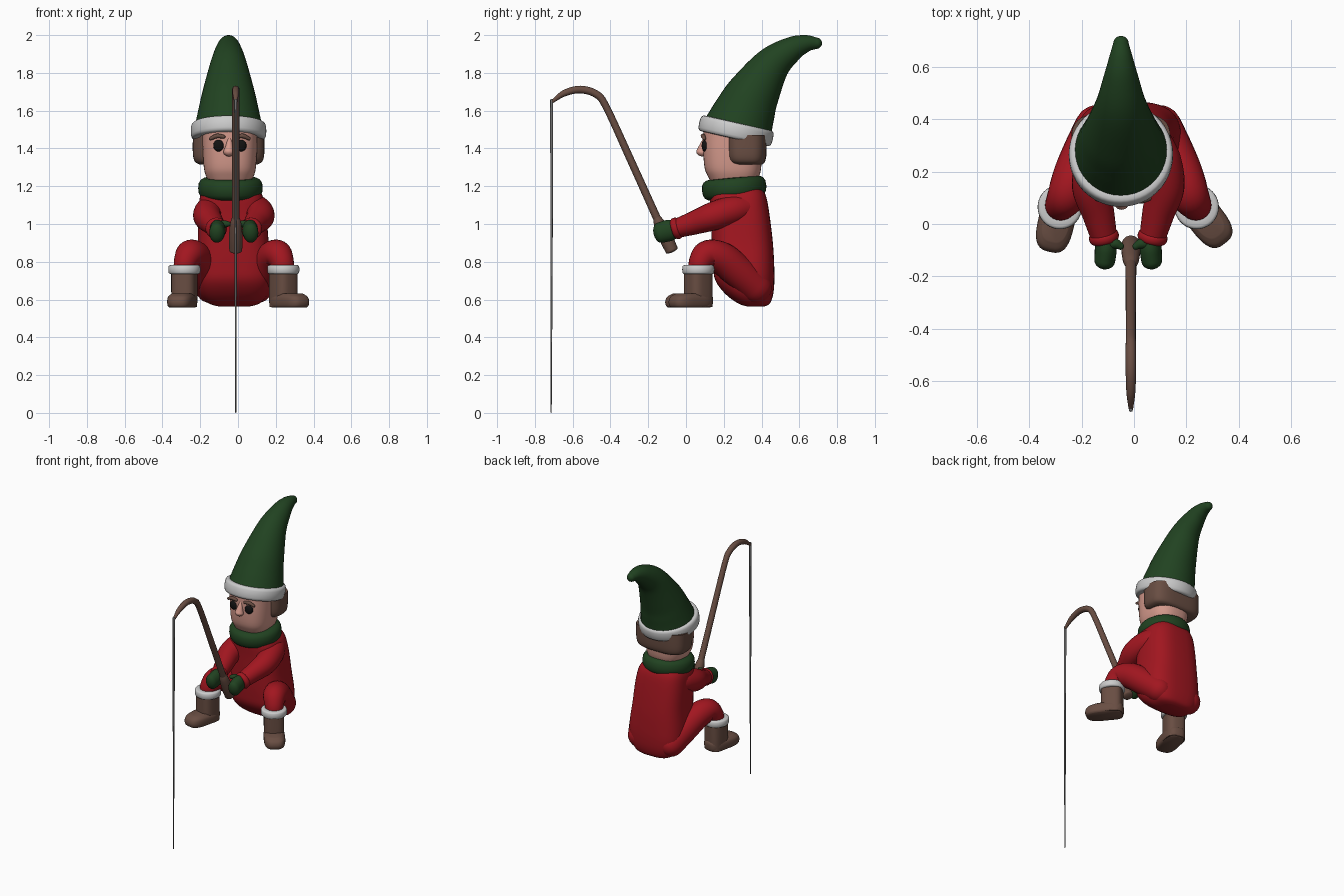
import bpy, bmesh, math
from mathutils import Vector, Matrix

if "Cube" in bpy.data.objects:
    bpy.data.objects.remove(bpy.data.objects["Cube"])

COLORS = {
    "red": (0.36, 0.008, 0.014), "green": (0.015, 0.055, 0.015), "white": (0.7, 0.7, 0.7),
    "brown": (0.14, 0.075, 0.055), "skin": (0.66, 0.32, 0.26), "black": (0.006, 0.006, 0.006),
    "line": (0.16, 0.16, 0.16),
}
MATS = {}
for key, col in COLORS.items():
    MATS[key] = bpy.data.materials.new(key)
    MATS[key].diffuse_color = (*col, 1)


def skin_rings(name, rings, mat, closed=False, matrix=None):
    """Bridge equal-sized point rings into one smooth mesh, capped unless closed."""
    bm = bmesh.new()
    rows = [[bm.verts.new(p) for p in r] for r in rings]
    n = len(rows[0])
    for i in range(len(rows) if closed else len(rows) - 1):
        a, b = rows[i], rows[(i + 1) % len(rows)]
        for j in range(n):
            k = (j + 1) % n
            bm.faces.new((a[j], a[k], b[k], b[j]))
    if not closed:
        bm.faces.new(rows[0])
        bm.faces.new(rows[-1])
    bmesh.ops.recalc_face_normals(bm, faces=bm.faces)
    me = bpy.data.meshes.new(name)
    bm.to_mesh(me)
    bm.free()
    for p in me.polygons:
        p.use_smooth = True
    me.set_sharp_from_angle(angle=math.radians(45))
    me.materials.append(MATS[mat])
    ob = bpy.data.objects.new(name, me)
    bpy.context.collection.objects.link(ob)
    if matrix:
        ob.matrix_world = matrix
    return ob


def spline(pts, steps):
    """Catmull-Rom resampling of tuples of any length."""
    out = []
    for i in range(len(pts) - 1):
        p = [pts[max(i - 1, 0)], pts[i], pts[i + 1], pts[min(i + 2, len(pts) - 1)]]
        for s in range(steps):
            t = s / steps
            out.append([0.5 * (2 * b + (c - a) * t + (2 * a - 5 * b + 4 * c - d) * t * t
                               + (3 * b - a - 3 * c + d) * t ** 3) for a, b, c, d in zip(*p)])
    return out + [list(pts[-1])]


def oval(rx, ry, e=2.0, n=32):
    """Superellipse outline."""
    f = lambda c: math.copysign(abs(c) ** (2 / e), c)
    return [(rx * f(math.cos(a)), ry * f(math.sin(a)))
            for a in (2 * math.pi * i / n for i in range(n))]


def loft(name, secs, mat, e=2.5, steps=4, matrix=None):
    """Stack of horizontal sections (cx, cy, z, rx, ry)."""
    rings = [[(cx + x, cy + y, z) for x, y in oval(rx, ry, e, 40)]
             for cx, cy, z, rx, ry in spline(secs, steps)]
    return skin_rings(name, rings, mat, matrix=matrix)


def tube(name, pts, mat, ref=(1, 0, 0), caps=(1, 1), aspect=1, steps=6, n=24):
    """Round sweep through (x, y, z, radius) points with domed ends."""
    path = spline(pts, steps)
    P = [Vector(p[:3]) for p in path]
    T = [(P[min(i + 1, len(P) - 1)] - P[max(i - 1, 0)]).normalized() for i in range(len(P))]
    st = [(P[i], T[i], path[i][3]) for i in range(len(P))]

    def dome(p, t, r, sign, f):
        return [(p + t * sign * f * r * math.sin(a), t, r * math.cos(a))
                for a in (math.radians(d) for d in (18, 36, 54, 70, 84))] if f else []
    st = dome(*st[0], -1, caps[0])[::-1] + st + dome(*st[-1], 1, caps[1])
    rings = []
    for p, t, r in st:
        u = Vector(ref) - t * t.dot(Vector(ref))
        u.normalize()
        v = t.cross(u)
        rings.append([p + u * x + v * y for x, y in oval(r, r * aspect, 2, n)])
    return skin_rings(name, rings, mat)


def band(name, center, R, hw, hh, mat, axis=(0, 0, 1), e=3.0, n=40):
    """Ring with a rounded-box section, facing along axis."""
    rings = []
    for i in range(n):
        a = 2 * math.pi * i / n
        rings.append([((R + x) * math.cos(a), (R + x) * math.sin(a), z)
                      for x, z in oval(hw, hh, e, 16)])
    rot = Vector((0, 0, 1)).rotation_difference(Vector(axis)).to_matrix().to_4x4()
    return skin_rings(name, rings, mat, True, Matrix.Translation(center) @ rot)


# torso
loft("torso", [(-.02, .37, .563, .08, .045), (-.02, .36, .58, .135, .085), (-.02, .335, .63, .18, .127),
               (-.02, .312, .70, .20, .156), (-.02, .305, .78, .2, .162), (-.025, .298, .90, .188, .162),
               (-.03, .287, 1.05, .18, .155), (-.035, .275, 1.15, .165, .148),
               (-.04, .27, 1.2, .13, .125)], "red", 2.9)

# head, hair and scarf
loft("head", [(-.043, .255, 1.2, .10, .11), (-.043, .252, 1.25, .125, .135), (-.043, .248, 1.3, .138, .15),
              (-.043, .248, 1.4, .144, .157), (-.045, .25, 1.52, .147, .157)], "skin", 2.6)
loft("hair", [(-.05, .325, 1.316, .155, .08), (-.05, .32, 1.33, .178, .098), (-.05, .318, 1.37, .189, .108),
              (-.05, .318, 1.47, .189, .11)], "brown", 3.2)
band("scarf", (-.04, .255, 1.19), .115, .056, .056, "green", (0, -.09, 1), 2.6)

# face
tube("nose", [(-.045, .1, 1.45, .01), (-.046, .09, 1.415, .019), (-.048, .084, 1.382, .03)], "skin", caps=(1, .8))
for side, s in (("left", -1), ("right", 1)):
    x = -.043 + s * .059
    tube(side + "_eye", [(x, .108, 1.415, .029), (x, .097, 1.415, .028)], "black", caps=(0, .5), aspect=1.1, steps=2)
    tube(side + "_eyebrow", [(x + s * .042, .097, 1.452, .009), (x + s * .01, .09, 1.466, .012),
                             (x - s * .025, .09, 1.462, .01)], "brown", ref=(0, 0, 1), n=12)

# pointed hat leaning back
tube("hat", [(-.05, .275, 1.5, .182), (-.05, .31, 1.59, .163), (-.05, .357, 1.69, .14), (-.05, .455, 1.842, .098),
             (-.05, .56, 1.925, .067), (-.05, .635, 1.955, .046), (-.05, .69, 1.957, .03)],
     "green", caps=(0, 1), n=40)
band("hat_brim", (-.05, .265, 1.493), .172, .028, .043, "white", (0, .225, 1), 3.2, 48)

# arms, wrist cuffs and mittens
for side, s in (("left", -1), ("right", 1)):
    def m(x, y, z, r, c=-.022, s=s):
        return (c + s * x, y, z, r)
    tube(side + "_arm", [m(.10, .31, 1.085, .07), m(.125, .24, 1.07, .078), m(.14, .14, 1.04, .075),
                         m(.115, .04, 1.005, .062), m(.092, -.055, .975, .05)], "red", caps=(1, 0))
    band(side + "_wrist_cuff", (-.022 + s * .093, -.05, .977), .042, .016, .02, "red", (-s * .22, -.95, -.28), 2.2, 28)
    tube(side + "_mitten", [m(.092, -.055, .975, .036), m(.086, -.09, .966, .042),
                            m(.09, -.14, .953, .04)], "green", caps=(0, .8), aspect=1.35)
    tube(side + "_thumb", [m(.075, -.075, .995, .02), m(.05, -.075, 1.0, .02), m(.03, -.085, 1.0, .014)],
         "green", ref=(0, 0, 1), n=14)

# legs, boot cuffs and boots; the right foot is turned out further
for side, s, turn in (("left", -1, 13), ("right", 1, 38)):
    def m(x, y, z, r, s=s):
        return (-.022 + s * x, y, z, r)
    tube(side + "_leg", [m(.12, .37, .665, .085), m(.16, .28, .745, .088), m(.2, .19, .818, .086),
                         m(.232, .115, .838, .077), m(.255, .078, .80, .063), m(.262, .07, .75, .056)],
         "red", caps=(1, 0))
    x = -.022 + s * .262
    mat = Matrix.Translation((x, .065, 0)) @ Matrix.Rotation(math.radians(s * turn), 4, 'Z')
    band(side + "_boot_cuff", (x, .065, .759), .055, .03, .025, "white", e=4)
    loft(side + "_boot_shaft", [(0, 0, .56, .064, .068), (0, 0, .64, .066, .07), (0, 0, .75, .066, .07)],
         "brown", 3, matrix=mat)
    loft(side + "_boot_foot", [(0, -.05, .557, .058, .11), (0, -.05, .567, .067, .122), (0, -.05, .59, .07, .126),
                               (0, -.045, .615, .066, .12), (0, -.035, .632, .05, .10)],
         "brown", 3, matrix=mat)

# fishing rod and line
tube("rod_handle", [(-.012, -.075, .86, .034), (-.012, -.105, .925, .036), (-.012, -.14, 1.0, .03),
                    (-.012, -.155, 1.035, .02)], "brown", caps=(.3, .3))
tube("rod", [(-.012, -.14, 1.0, .021), (-.012, -.28, 1.31, .02), (-.012, -.42, 1.615, .019),
             (-.012, -.475, 1.687, .02), (-.012, -.56, 1.712, .02), (-.012, -.645, 1.692, .017),
             (-.012, -.705, 1.65, .009)], "brown", n=16)
tube("fishing_line", [(-.012, -.711, 1.655, .008), (-.012, -.712, .8, .006), (-.012, -.714, .003, .003)],
     "line", n=8)

for m in bpy.data.materials:
    if m.users and not m.is_grease_pencil:
        m.use_nodes = True
        m.node_tree.nodes["Principled BSDF"].inputs["Base Color"].default_value = m.diffuse_color
